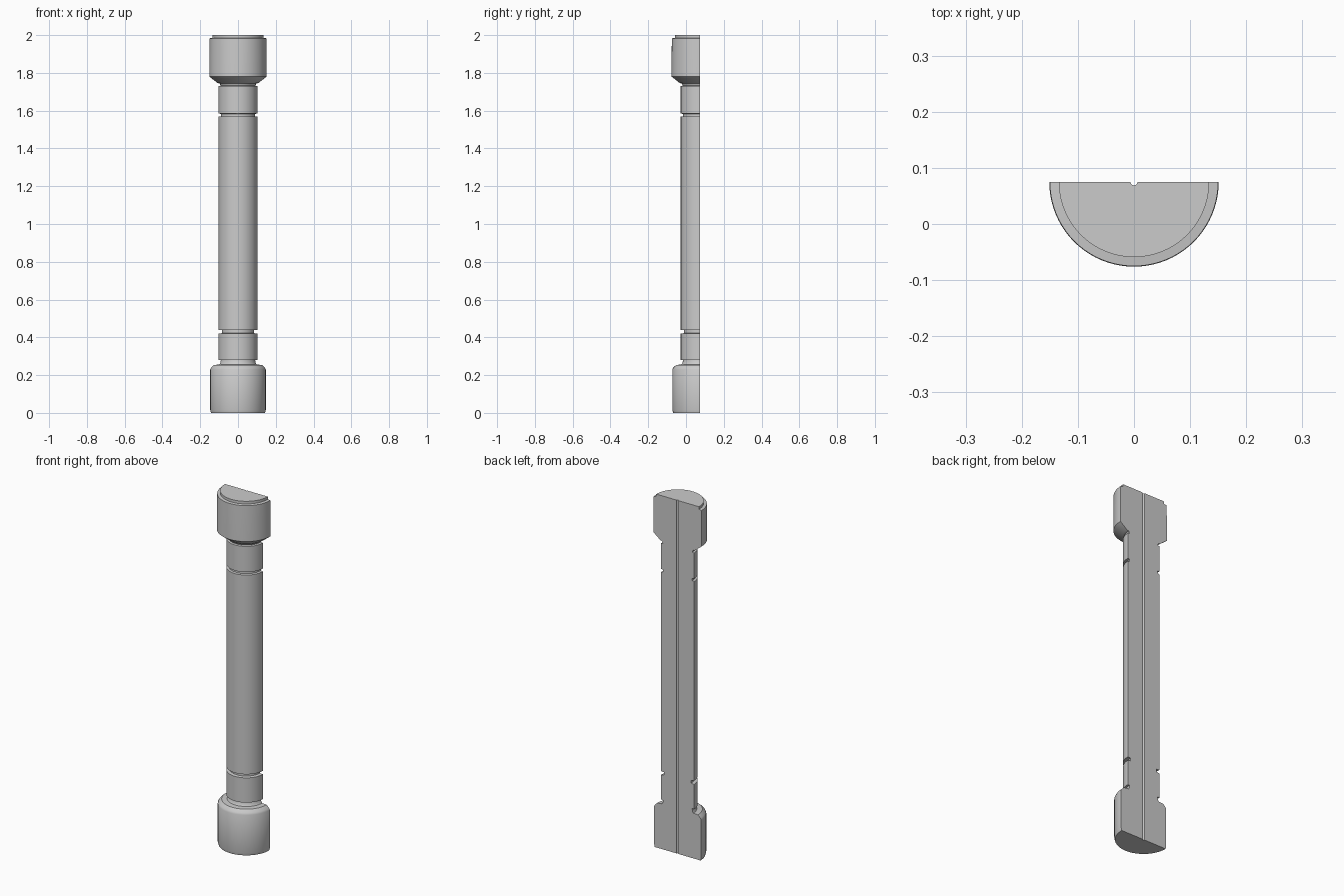
import bpy, bmesh, math

if "Cube" in bpy.data.objects:
    bpy.data.objects.remove(bpy.data.objects["Cube"])

AXIS_Y = 0.075   # flat back plane, also the turning axis
BORE = 0.006     # thin channel running down the back
SEGMENTS = 40


def half_turn(name, profile):
    """Sweep a closed (radius, z) profile through the front half circle."""
    bm = bmesh.new()
    rings = []
    for i in range(SEGMENTS + 1):
        a = math.pi + math.pi * i / SEGMENTS
        rings.append([bm.verts.new((r * math.cos(a), AXIS_Y + r * math.sin(a), z))
                      for r, z in profile])
    n = len(profile)
    for a, b in zip(rings, rings[1:]):
        for j in range(n):
            k = (j + 1) % n
            bm.faces.new((a[j], b[j], b[k], a[k]))
    # flat back faces on both sides of the channel
    bm.faces.new(rings[0])
    bm.faces.new(rings[-1][::-1])
    bmesh.ops.recalc_face_normals(bm, faces=bm.faces)
    mesh = bpy.data.meshes.new(name)
    bm.to_mesh(mesh)
    bm.free()
    obj = bpy.data.objects.new(name, mesh)
    bpy.context.collection.objects.link(obj)
    bpy.context.view_layer.objects.active = obj
    obj.select_set(True)
    bpy.ops.object.shade_smooth_by_angle(angle=math.radians(35))
    obj.select_set(False)
    return obj


# base, collar and lower shaft block
base = [(0.143, 0.0), (0.147, 0.015), (0.147, 0.23), (0.142, 0.24), (0.127, 0.254),
        (0.099, 0.256), (0.093, 0.265), (0.091, 0.28)]
lower_shaft = [(0.103, 0.28), (0.103, 0.42)]
# shaft between its two cut rings
lower_ring = [(0.085, 0.422), (0.085, 0.438)]
shaft = [(0.103, 0.44), (0.103, 1.568)]
upper_ring = [(0.091, 1.57), (0.091, 1.583)]
upper_shaft = [(0.103, 1.585), (0.103, 1.73)]
# neck, flared capital and top disc
capital = [(0.092, 1.732), (0.097, 1.744), (0.108, 1.746), (0.151, 1.78),
           (0.151, 1.89), (0.150, 1.983), (0.134, 1.985), (0.134, 2.0)]
channel = [(BORE, 2.0), (BORE, 0.0)]

half_turn("half_column", base + lower_shaft + lower_ring + shaft + upper_ring
          + upper_shaft + capital + channel)
